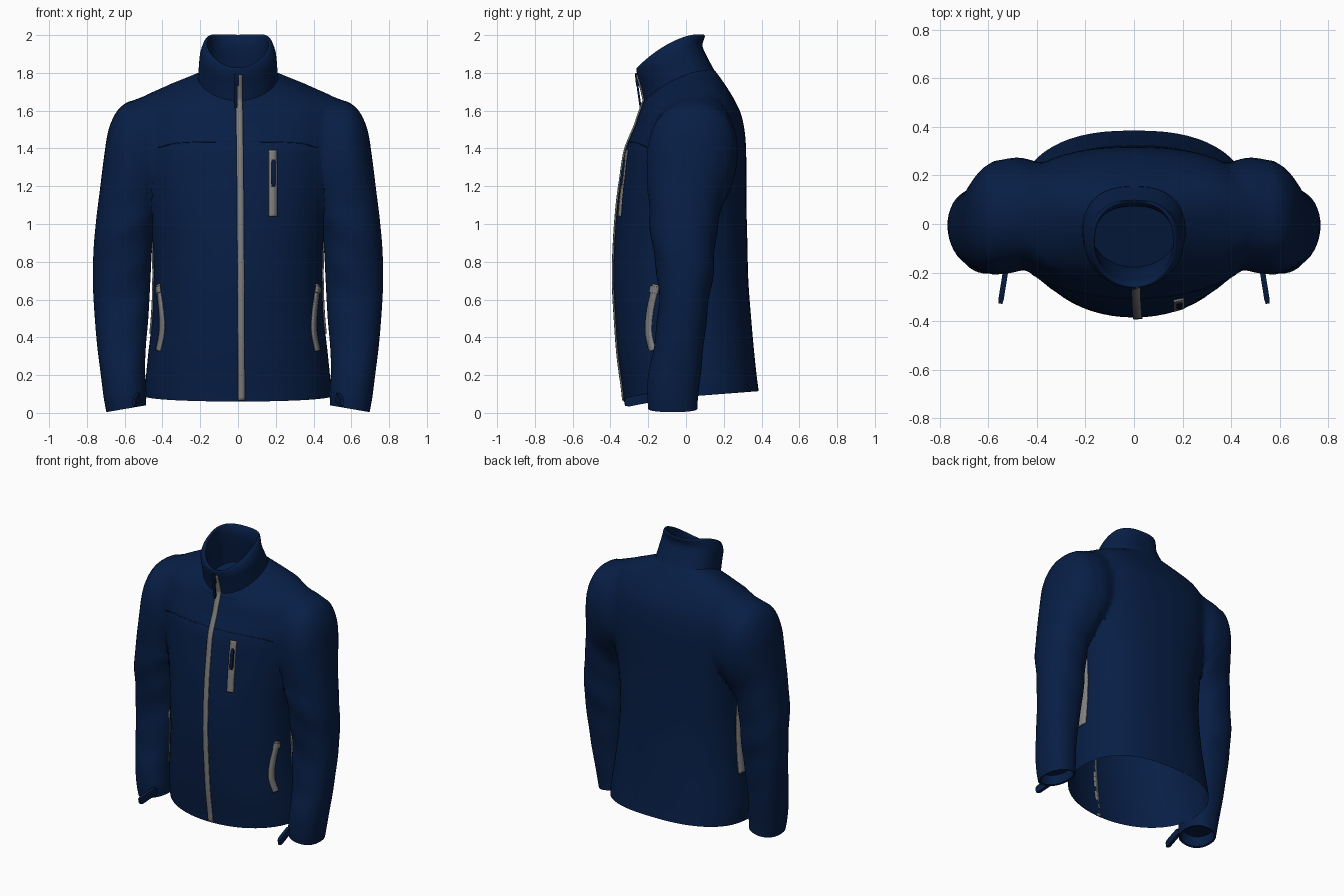
import bpy, bmesh, math
from mathutils import Vector
from mathutils.bvhtree import BVHTree

if "Cube" in bpy.data.objects:
    bpy.data.objects.remove(bpy.data.objects["Cube"])


def material(name, rgb):
    m = bpy.data.materials.new(name)
    m.diffuse_color = (*rgb, 1)
    m.use_nodes = True
    m.node_tree.nodes["Principled BSDF"].inputs["Base Color"].default_value = m.diffuse_color
    return m


NAVY = material("navy fabric", (0.0022, 0.0130, 0.060))
DARK = material("dark navy trim", (0.0015, 0.008, 0.036))
GREY = material("grey zip tape", (0.21, 0.21, 0.21))
SEG = 64


def smooth_rows(rows, n):
    """Catmull-Rom interpolation of rows of numbers."""
    out = []
    for i in range(len(rows) - 1):
        a, b = rows[max(i - 1, 0)], rows[i]
        c, d = rows[i + 1], rows[min(i + 2, len(rows) - 1)]
        for k in range(n):
            t = k / n
            out.append([0.5 * (2 * q + (r - p) * t + (2 * p - 5 * q + 4 * r - s) * t * t
                               + (3 * q - p - 3 * r + s) * t ** 3)
                        for p, q, r, s in zip(a, b, c, d)])
    return out + [list(rows[-1])]


def shade(ob, angle=50):
    bpy.ops.object.select_all(action='DESELECT')
    ob.select_set(True)
    bpy.context.view_layer.objects.active = ob
    bpy.ops.object.shade_smooth_by_angle(angle=math.radians(angle))


def finish(name, verts, faces, mat, recalc=False, solid=0):
    me = bpy.data.meshes.new(name)
    me.from_pydata(verts, [], faces)
    if recalc:
        bm = bmesh.new()
        bm.from_mesh(me)
        bmesh.ops.recalc_face_normals(bm, faces=bm.faces)
        bm.to_mesh(me)
        bm.free()
    me.materials.append(mat)
    ob = bpy.data.objects.new(name, me)
    bpy.context.collection.objects.link(ob)
    shade(ob)
    if solid:
        mod = ob.modifiers.new("thickness", 'SOLIDIFY')
        mod.thickness = solid
        mod.offset = 0
    return ob


def skin(rings, cap_start=False, cap_end=False):
    n = len(rings[0])
    verts = [v for r in rings for v in r]
    faces = [(i * n + j, i * n + (j + 1) % n, (i + 1) * n + (j + 1) % n, (i + 1) * n + j)
             for i in range(len(rings) - 1) for j in range(n)]
    if cap_start:
        faces.append(tuple(reversed(range(n))))
    if cap_end:
        faces.append(tuple(range(len(verts) - n, len(verts))))
    return verts, faces


def power(v, p):
    return math.copysign(abs(v) ** (2 / p), v)


def torso_ring(row):
    """Tilted oval: front z, front y, back z, back y, half width, side lift."""
    zf, yf, zb, yb, hw, lift = row
    ring = []
    for j in range(SEG):
        a = 2 * math.pi * j / SEG
        c, s = math.cos(a), math.sin(a)
        p = 2.45 if s > 0 else 2.05
        x, v = hw * power(c, p), power(s, p)
        y = (yf + yb) / 2 + v * (yb - yf) / 2
        ring.append((x, y, zf + (zb - zf) * (v + 1) / 2 + lift * c * c))
    return ring


# Torso, closed for the join with the sleeves
body_rows = [
    (.06, -.33, .115, .385, .49, 0), (.13, -.337, .19, .375, .49, 0),
    (.30, -.36, .33, .36, .475, 0), (.50, -.375, .50, .345, .455, 0),
    (.70, -.385, .70, .33, .447, 0), (.90, -.38, .90, .325, .452, 0),
    (1.10, -.365, 1.10, .32, .48, 0), (1.25, -.345, 1.28, .32, .51, 0),
    (1.38, -.325, 1.45, .315, .535, 0), (1.45, -.30, 1.57, .295, .54, 0),
    (1.52, -.27, 1.65, .26, .53, .02), (1.58, -.25, 1.71, .225, .48, .03),
    (1.62, -.235, 1.755, .195, .385, .025), (1.64, -.23, 1.79, .17, .28, .035),
    (1.655, -.22, 1.81, .155, .21, .045)]
# the last ring turns down inside the collar as a neck lining
body_rings = [torso_ring(r) for r in smooth_rows(body_rows, 4) + [(1.62, -.19, 1.73, .125, .182, 0)]]
bv, bf = skin(body_rings, True, True)
torso = finish("torso", bv, bf, NAVY)

# Stand collar, folded over the top edge
collar_rows = [
    (1.645, -.22, 1.80, .158, .213, .04), (1.72, -.237, 1.86, .125, .208, .035),
    (1.79, -.258, 1.94, .088, .20, .035), (1.825, -.262, 1.993, .10, .178, .045),
    (1.822, -.245, 1.997, .088, .162, .045), (1.79, -.225, 1.94, .072, .165, .035),
    (1.70, -.19, 1.83, .09, .17, .03), (1.61, -.175, 1.72, .115, .175, 0)]
cv, cf = skin([torso_ring(r) for r in smooth_rows(collar_rows, 4)])
finish("collar", cv, cf, NAVY)

# Sleeves: inner x, inner z, outer x, outer z, front y, back y; rings turn into the shoulder
sleeve_rows = [
    (.488, .040, .697, .004, -.20, .06), (.485, .112, .712, .088, -.205, .065),
    (.492, .225, .728, .215, -.198, .08), (.488, .35, .745, .35, -.17, .093),
    (.475, .50, .758, .50, -.152, .11), (.465, .68, .768, .68, -.145, .135),
    (.457, .84, .765, .86, -.175, .155), (.447, .95, .75, 1.03, -.19, .165),
    (.435, .99, .73, 1.19, -.197, .19), (.43, 1.02, .71, 1.35, -.205, .225),
    (.425, 1.05, .685, 1.50, -.21, .255), (.42, 1.08, .635, 1.605, -.21, .272),
    (.41, 1.10, .56, 1.658, -.20, .28), (.38, 1.13, .47, 1.69, -.18, .27),
    (.32, 1.17, .36, 1.69, -.15, .22)]


def sleeve_ring(row, side):
    xi, zi, xo, zo, yf, yb = row
    ring = []
    for j in range(44):
        a = 2 * math.pi * j / 44
        c, s = power(math.cos(a), 2.25), power(math.sin(a), 2.25)
        z = (zi + zo) / 2 + (zo - zi) / 2 * c
        # soft diagonal folds around the elbow
        fold = 1 + .04 * math.sin(24 * z + 2 * a) * math.exp(-((z - .75) / .35) ** 2)
        ring.append((side * ((xi + xo) / 2 + (xo - xi) / 2 * c),
                     (yf + yb) / 2 + (yb - yf) / 2 * s * fold, z))
    return ring


for side, label in ((1, "left"), (-1, "right")):
    rows = smooth_rows(sleeve_rows, 4)
    # turned-in cuff
    rows = [(.505, .105, .69, .08, -.18, .045), (.50, .043, .685, .010, -.188, .048)] + rows
    sleeve = finish(label + "_sleeve", *skin([sleeve_ring(r, side) for r in rows], True, True),
                    NAVY, recalc=True)
    mod = torso.modifiers.new("join sleeve", 'BOOLEAN')
    mod.operation, mod.solver, mod.object = 'UNION', 'EXACT', sleeve
    bpy.context.view_layer.objects.active = torso
    bpy.ops.object.modifier_apply(modifier=mod.name)
    bpy.data.objects.remove(sleeve)

# Open the hem and soften the armholes
bm = bmesh.new()
bm.from_mesh(torso.data)
bm.normal_update()
hem = [f for f in bm.faces if f.normal.z < -.9 and f.calc_center_median().z < .13
       and abs(f.calc_center_median().x) < .46]
bmesh.ops.delete(bm, geom=hem, context='FACES')
armholes = [v for v in bm.verts if v.co.z > 1.05 and .37 < abs(v.co.x) < .57]
for _ in range(10):
    bmesh.ops.smooth_vert(bm, verts=armholes, factor=.5, use_axis_x=True,
                          use_axis_y=True, use_axis_z=True)
bm.to_mesh(torso.data)
bm.free()
torso.name = "torso_and_sleeves"
shade(torso, 60)

# Surface used to lay trims on the fabric
fabric = BVHTree.FromPolygons([Vector(v) for v in bv + cv],
                              bf + [tuple(i + len(bv) for i in f) for f in cf])


def strip(name, path, width, mat, side=0, lift=.004, n=10):
    """Thin band on the fabric; path is (x, z) from the front or (y, z) from a side."""
    pts = [Vector(p) for p in smooth_rows(path, n)]
    verts, faces = [], []
    for i, p in enumerate(pts):
        t = (pts[min(i + 1, len(pts) - 1)] - pts[max(i - 1, 0)]).normalized()
        perp = Vector((t.y, -t.x))
        row = []
        for k in (-.5, 0, .5):
            q = p + perp * width * k
            org = Vector((2 * side, q.x, q.y)) if side else Vector((q.x, -2, q.y))
            d = Vector((-side, 0, 0)) if side else Vector((0, 1, 0))
            hit = fabric.ray_cast(org, d)
            if hit[0] is not None:
                nrm = hit[1] if hit[1].dot(d) < 0 else -hit[1]
                row.append(hit[0] + nrm * lift)
        if len(row) == 3:
            verts += row
    for i in range(len(verts) // 3 - 1):
        for a in (3 * i, 3 * i + 1):
            faces.append((a, a + 1, a + 4, a + 3))
    return finish(name, verts, faces, mat, recalc=True, solid=.008)


def box(name, a, b, wide, thick, mat):
    """Flat tab running from a to b."""
    a, b = Vector(a), Vector(b)
    d = (b - a).normalized()
    u = Vector((1, 0, 0)) if abs(d.z) > .7 else Vector((0, 0, 1))
    u = (u - d * u.dot(d)).normalized()
    w = d.cross(u)
    ring = lambda c, s: [c + u * wide * i * s + w * thick * j * s
                         for i, j in ((-.5, -.5), (.5, -.5), (.5, .5), (-.5, .5))]
    rings = [ring(a, .7), ring(a.lerp(b, .12), 1), ring(a.lerp(b, .88), 1), ring(b, .7)]
    finish(name, *skin(rings, True, True), mat, recalc=True)


# Main front zip with its pull
strip("front_zip", [(.018, .066), (.016, .6), (.012, 1.2), (.007, 1.6), (.004, 1.79)],
      .036, GREY, n=16)
box("front_zip_slider", (-.006, -.262, 1.80), (-.006, -.255, 1.73), .024, .018, DARK)
box("front_zip_pull", (-.012, -.258, 1.74), (-.012, -.238, 1.60), .018, .01, DARK)

# Chest pocket zip with its pull
strip("chest_zip", [(.183, 1.04), (.183, 1.2), (.183, 1.39)], .044, GREY, lift=.008)
box("chest_zip_pull", (.187, -.325, 1.34), (.187, -.347, 1.20), .024, .014, DARK)

# Yoke seam across the chest
strip("yoke_seam", [(-.42, 1.405), (-.3, 1.43), (0, 1.435), (.3, 1.43), (.42, 1.405)],
      .004, DARK, lift=-.002)

# Hand pocket zips, side panels and cuff tabs
for s, label in ((1, "left"), (-1, "right")):
    strip(label + "_pocket_zip", [(-.174, .33), (-.195, .43), (-.185, .55), (-.157, .68)],
          .034, GREY, side=s, lift=.006)
    strip(label + "_pocket_pull", [(-.168, .635), (-.16, .67)], .045, GREY, side=s, lift=.011)
    strip(label + "_side_panel", [(.01, .42), (.01, .7), (.01, .95)], .11, GREY, side=s)
    box(label + "_cuff_tab", (s * .525, -.17, .085), (s * .55, -.325, .055), .05, .022, NAVY)
